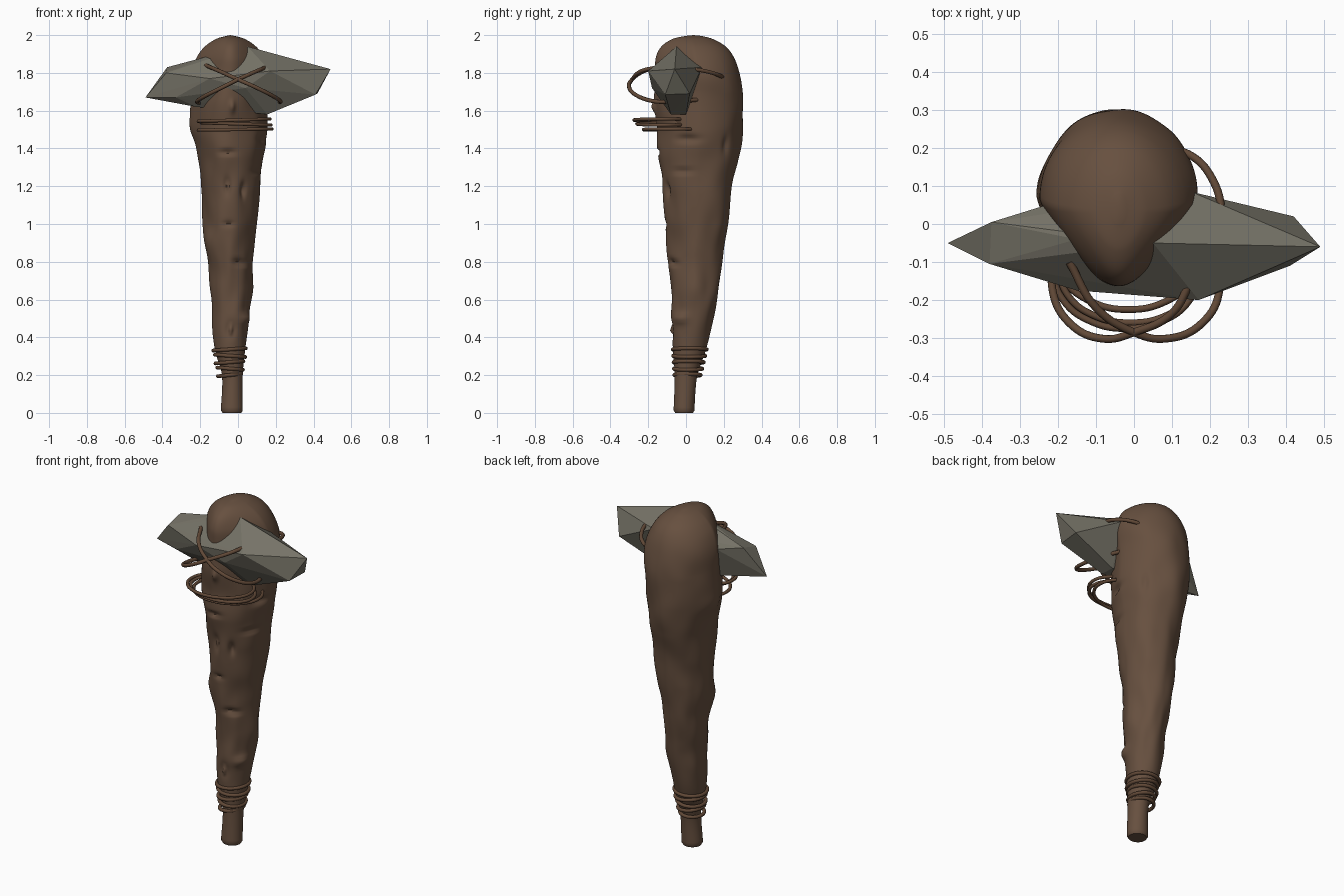
import bpy, bmesh, math
from mathutils import Vector, noise

cube = bpy.data.objects.get("Cube")
if cube:
    bpy.data.objects.remove(cube, do_unlink=True)


def material(name, rgb):
    mat = bpy.data.materials.new(name)
    mat.use_nodes = True
    mat.diffuse_color = (*rgb, 1)
    bsdf = mat.node_tree.nodes["Principled BSDF"]
    bsdf.inputs["Base Color"].default_value = (*rgb, 1)
    bsdf.inputs["Roughness"].default_value = 0.9
    return mat


wood = material("brown wood", (0.135, 0.08, 0.05))
rock = material("grey stone", (0.18, 0.17, 0.135))
cord = material("dark cord", (0.12, 0.066, 0.038))


def finish(bm, name, mat, smooth):
    mesh = bpy.data.meshes.new(name)
    bmesh.ops.recalc_face_normals(bm, faces=bm.faces[:])
    for face in bm.faces:
        face.smooth = smooth
    bm.to_mesh(mesh)
    bm.free()
    mesh.materials.append(mat)
    obj = bpy.data.objects.new(name, mesh)
    bpy.context.collection.objects.link(obj)
    return obj


def catmull(a, b, c, d, t):
    return [0.5 * (2*q + (r - p)*t + (2*p - 5*q + 4*r - s)*t*t + (3*q - p - 3*r + s)*t**3)
            for p, q, r, s in zip(a, b, c, d)]


# Club profile: height, left, right, front, back, front narrowing
PROFILE = [
    (0.03, -0.09, 0.025, -0.065, 0.045, 0),
    (0.2, -0.085, 0.025, -0.06, 0.06, 0),
    (0.35, -0.125, 0.04, -0.07, 0.11, 0),
    (0.6, -0.145, 0.07, -0.08, 0.165, 0.1),
    (0.8, -0.165, 0.075, -0.095, 0.19, 0.1),
    (1.0, -0.185, 0.105, -0.105, 0.22, 0.1),
    (1.2, -0.195, 0.12, -0.125, 0.25, 0.1),
    (1.4, -0.225, 0.14, -0.15, 0.285, 0.1),
    (1.55, -0.245, 0.15, -0.16, 0.3, 0.15),
    (1.7, -0.25, 0.165, -0.165, 0.3, 0.3),
    (1.8, -0.245, 0.165, -0.165, 0.285, 0.45),
    (1.88, -0.22, 0.14, -0.16, 0.255, 0.45),
    (1.94, -0.175, 0.095, -0.13, 0.21, 0.4),
    (1.98, -0.115, 0.035, -0.07, 0.14, 0.2),
    (1.996, -0.06, -0.02, -0.0, 0.08, 0),
]

# Carved marks: angle, height, angular size, height size, depth
MARKS = [
    (-95, 1.38, 14, 0.012, 0.02), (-98, 1.2, 7, 0.04, 0.022),
    (-98, 1.2, 3, 0.02, -0.02), (-62, 1.18, 6, 0.035, 0.022),
    (-95, 1.0, 12, 0.012, 0.014), (-65, 0.8, 16, 0.015, 0.016),
    (-88, 0.44, 16, 0.035, 0.018), (-88, 0.44, 8, 0.018, -0.03),
    (-25, 1.28, 16, 0.012, 0.016), (-15, 1.45, 15, 0.02, 0.018),
    (40, 1.42, 5, 0.045, 0.012), (-35, 0.5, 22, 0.025, -0.022),
    (-50, 0.79, 14, 0.012, 0.014), (-85, 1.62, 5, 0.03, -0.02),
    (-150, 0.92, 25, 0.07, -0.018), (175, 1.5, 25, 0.06, -0.014),
]


def relief(deg, z, direction):
    fade = min(1, max(0, (z - 0.35) * 4)) * min(1, max(0, (1.9 - z) * 5))
    out = fade * 0.013 * noise.noise(direction * 1.6 + Vector((0, 0, z * 6)))
    for ang, height, da, dz, depth in MARKS:
        turn = (deg - ang + 180) % 360 - 180
        out -= depth * math.exp(-(turn / da)**2 - ((z - height) / dz)**2)
    return out


def build_club(segments=120, steps=14):
    bm = bmesh.new()
    rows = [PROFILE[0]]
    last = len(PROFILE) - 1
    for i in range(last):
        a, d = PROFILE[max(i - 1, 0)], PROFILE[min(i + 2, last)]
        for k in range(1, steps + 1):
            rows.append(catmull(a, PROFILE[i], PROFILE[i + 1], d, k / steps))
    # rounded lower rim
    z, x0, x1, y0, y1, n = PROFILE[0]
    rows.insert(0, (0.012, x0, x1, y0, y1, n))
    inset = 0.008
    rows.insert(0, (0, x0 + inset, x1 - inset, y0 + inset, y1 - inset, n))
    rings = []
    for z, x0, x1, y0, y1, narrow in rows:
        ring = []
        for s in range(segments):
            t = math.tau * s / segments
            ray = Vector((math.cos(t), math.sin(t), 0))
            bump = relief(math.degrees(t), z, ray)
            squeeze = 1 - narrow * max(0, -ray.y)
            x = (x0 + x1) / 2 + (x1 - x0) / 2 * ray.x * squeeze
            y = (y0 + y1) / 2 + (y1 - y0) / 2 * ray.y
            ring.append(bm.verts.new((x + ray.x * bump, y + ray.y * bump, z)))
        rings.append(ring)
    for low, high in zip(rings, rings[1:]):
        for s in range(segments):
            e = (s + 1) % segments
            bm.faces.new((low[s], low[e], high[e], high[s]))
    bm.faces.new(rings[0])
    tip = bm.verts.new((-0.04, 0.04, 2))
    for s in range(segments):
        bm.faces.new((rings[-1][s], rings[-1][(s + 1) % segments], tip))
    club = finish(bm, "club_shaft", wood, True)
    bpy.context.view_layer.objects.active = club
    club.select_set(True)
    bpy.ops.object.shade_smooth_by_angle(angle=math.radians(50))
    club.select_set(False)


build_club()

# Faceted stone head pushed through the club
STONE = [
    (-0.49, -0.05, 1.67), (-0.375, 0.005, 1.83), (-0.38, -0.105, 1.8), (-0.33, -0.1, 1.67),
    (-0.15, -0.04, 1.89), (0.05, -0.05, 1.94), (-0.15, -0.175, 1.77), (0.17, -0.2, 1.81),
    (0.15, 0.085, 1.83), (-0.23, 0.05, 1.8), (0.49, -0.06, 1.82), (0.42, 0.02, 1.69),
    (0.41, -0.11, 1.685), (0.155, -0.08, 1.58), (0.15, 0, 1.58), (-0.22, -0.07, 1.62),
    (-0.2, 0, 1.62), (0.04, -0.18, 1.72),
]
bm = bmesh.new()
for point in STONE:
    bm.verts.new(point)
hull = bmesh.ops.convex_hull(bm, input=bm.verts[:])
bmesh.ops.delete(bm, geom=list({g for g in hull["geom_interior"] if isinstance(g, bmesh.types.BMVert)}),
                 context='VERTS')
finish(bm, "stone_head", rock, False)


def tube(name, points, radius, closed=False):
    curve = bpy.data.curves.new(name, 'CURVE')
    curve.dimensions = '3D'
    curve.bevel_depth = radius
    curve.bevel_resolution = 3
    curve.use_fill_caps = True
    spline = curve.splines.new('BEZIER')
    spline.resolution_u = 8
    spline.bezier_points.add(len(points) - 1)
    spline.use_cyclic_u = closed
    for knot, co in zip(spline.bezier_points, points):
        knot.co = co
        knot.handle_left_type = knot.handle_right_type = 'AUTO'
    curve.materials.append(cord)
    bpy.context.collection.objects.link(bpy.data.objects.new(name, curve))


def loop(name, cx, cy, z, rx, ry, tilt, radius):
    angles = [math.tau * k / 12 for k in range(12)]
    tube(name, [(cx + rx * math.cos(a), cy + ry * math.sin(a), z + tilt * math.cos(a))
                for a in angles], radius, True)


# Grip bindings
for i in range(5):
    loop(f"grip_cord_{i + 1}", -0.045 + 0.003 * (i % 2), 0.008 + 0.003 * i, 0.2 + 0.034 * i,
         0.062 + 0.006 * i, 0.07 + 0.005 * i, 0.006 * (-1)**i, 0.01)

# Loose loops below the stone
loop("neck_cord_upper", -0.02, -0.13, 1.55, 0.19, 0.145, 0.006, 0.009)
loop("neck_cord_middle", -0.01, -0.125, 1.53, 0.185, 0.135, -0.006, 0.009)
loop("neck_cord_lower", -0.015, -0.07, 1.5, 0.195, 0.155, 0.003, 0.009)

# Crossed lashing over the stone
tube("lashing_down_left", [(-0.17, -0.1, 1.84), (-0.1, -0.22, 1.81), (0, -0.285, 1.765),
     (0.08, -0.302, 1.73), (0.18, -0.26, 1.68), (0.225, -0.17, 1.65), (0.2, -0.05, 1.65),
     (0.13, 0.09, 1.66)], 0.0105)
tube("lashing_down_right", [(0.15, -0.15, 1.83), (0.1, -0.235, 1.81), (0, -0.285, 1.765),
     (-0.08, -0.302, 1.725), (-0.17, -0.26, 1.68), (-0.215, -0.17, 1.65), (-0.2, -0.05, 1.64)],
     0.0105)
tube("lashing_back_hook", [(0.22, -0.04, 1.82), (0.23, 0.03, 1.82), (0.205, 0.12, 1.805),
     (0.15, 0.18, 1.785), (0.08, 0.2, 1.77)], 0.0105)
